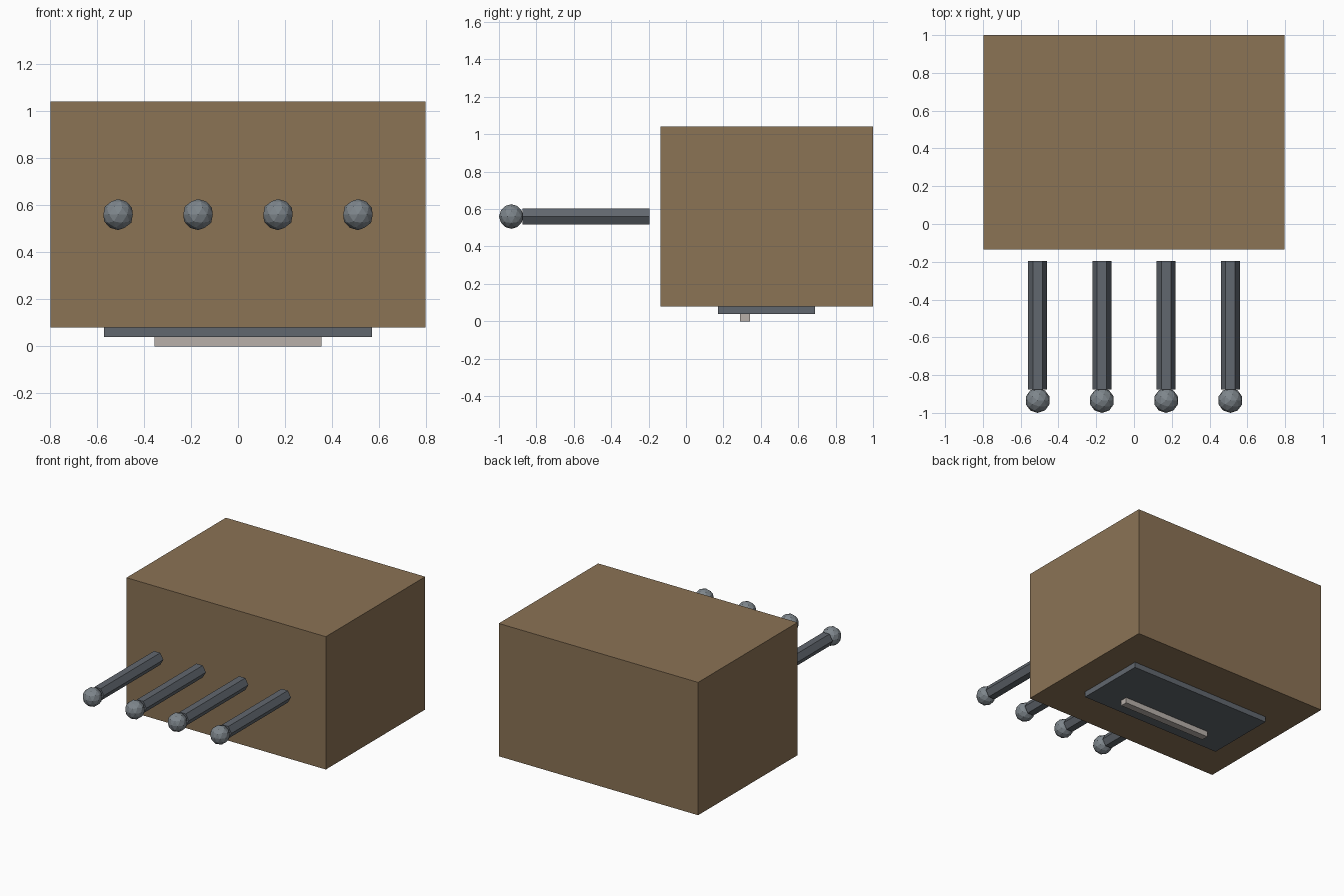
import bpy
import math
from mathutils import Vector

if "Cube" in bpy.data.objects:
    bpy.data.objects.remove(bpy.data.objects["Cube"], do_unlink=True)


def linear(c):
    c /= 255
    return c / 12.92 if c <= 0.04045 else ((c + 0.055) / 1.055) ** 2.4


def material(name, r, g, b):
    mat = bpy.data.materials.new(name)
    mat.use_nodes = True
    colour = (linear(r), linear(g), linear(b), 1)
    mat.diffuse_color = colour
    mat.node_tree.nodes["Principled BSDF"].inputs["Base Color"].default_value = colour
    return mat


brown = material("brown", 139, 115, 85)
slate = material("slate grey", 97, 103, 110)
steel = material("light steel", 126, 134, 140)
pale = material("pale grey", 184, 176, 170)


def finish(name, mat):
    obj = bpy.context.object
    obj.name = name
    obj.data.materials.append(mat)
    return obj


def box(name, mat, low, high):
    low, high = Vector(low), Vector(high)
    bpy.ops.mesh.primitive_cube_add(size=1, location=(low + high) / 2)
    obj = finish(name, mat)
    obj.scale = high - low
    return obj


# Main block with the plate and strip below it
box("body", brown, (-0.797, -0.135, 0.08), (0.797, 1, 1.04))
box("base_plate", slate, (-0.57, 0.17, 0.04), (0.57, 0.69, 0.08))
box("base_strip", pale, (-0.355, 0.29, 0), (0.355, 0.342, 0.04))

# Four hexagonal rods with faceted knobs, floating just ahead of the block
front, back, height = -0.875, -0.195, 0.56
for i in range(4):
    x = (i - 1.5) * 0.34
    bpy.ops.mesh.primitive_cylinder_add(
        vertices=6, radius=0.05, depth=back - front,
        location=(x, (front + back) / 2, height))
    rod = finish(f"rod_{i + 1}", slate)
    # Corners point sideways, flat faces up and down
    rod.rotation_euler = (math.pi / 2, math.pi / 6, 0)
    bpy.ops.mesh.primitive_ico_sphere_add(
        subdivisions=2, radius=0.066, location=(x, -0.934, height))
    finish(f"knob_{i + 1}", steel)
